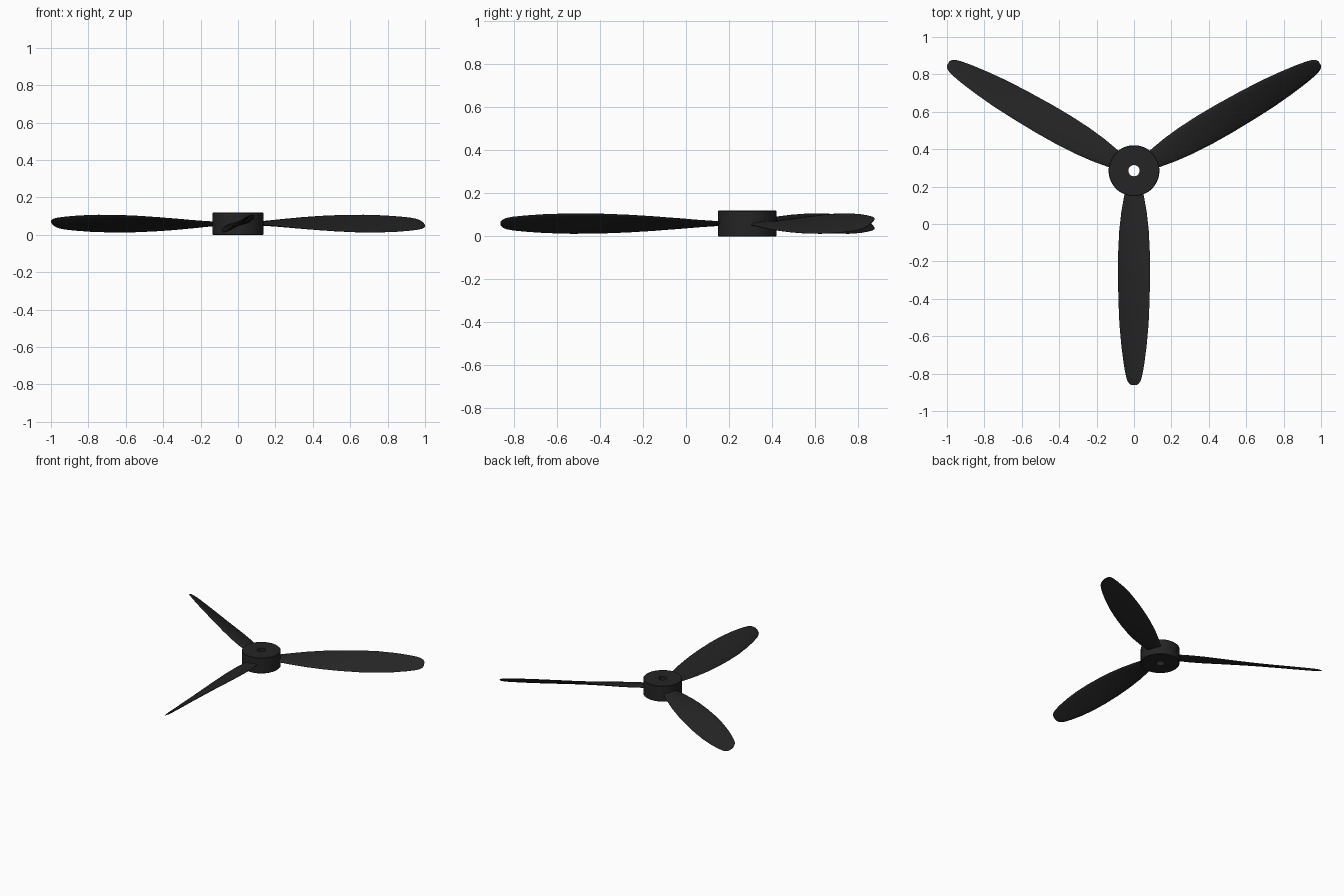
import bpy, bmesh
from math import sin, cos, pi, radians, sqrt
from mathutils import Matrix

if "Cube" in bpy.data.objects:
    bpy.data.objects.remove(bpy.data.objects["Cube"])

HUB = (0, 0.285, 0)
HUB_R, HOLE_R, HEIGHT = 0.136, 0.03, 0.12

mat = bpy.data.materials.new("black_plastic")
mat.diffuse_color = (0.018, 0.018, 0.018, 1)
mat.use_nodes = True
mat.node_tree.nodes["Principled BSDF"].inputs["Base Color"].default_value = mat.diffuse_color


def finish(name, bm):
    bmesh.ops.recalc_face_normals(bm, faces=bm.faces)
    me = bpy.data.meshes.new(name)
    bm.to_mesh(me)
    bm.free()
    ob = bpy.data.objects.new(name, me)
    bpy.context.collection.objects.link(ob)
    me.materials.append(mat)
    ob.location = HUB
    bpy.ops.object.select_all(action='DESELECT')
    ob.select_set(True)
    bpy.context.view_layer.objects.active = ob
    bpy.ops.object.shade_smooth_by_angle(angle=radians(40))
    return ob


def bridge(bm, a, b):
    n = len(a)
    for i in range(n):
        j = (i + 1) % n
        bm.faces.new((a[i], a[j], b[j], b[i]))


# hub: closed rectangular profile swept around the bore, slightly bevelled rims
bm = bmesh.new()
e = 0.003
profile = [(HOLE_R, 0), (HUB_R - e, 0), (HUB_R, e), (HUB_R, HEIGHT - e),
           (HUB_R - e, HEIGHT), (HOLE_R, HEIGHT)]
rings = [[bm.verts.new((r * cos(t), r * sin(t), z)) for r, z in profile]
         for t in (2 * pi * k / 64 for k in range(64))]
for k in range(64):
    bridge(bm, rings[k], rings[(k + 1) % 64])
finish("hub", bm)

# blade stations: radius, half chord, half thickness, pitch in degrees
STATIONS = [(0.10, 0.047, 0.009, 5), (0.14, 0.054, 0.010, 7), (0.22, 0.069, 0.011, 11),
            (0.32, 0.082, 0.012, 16), (0.44, 0.091, 0.012, 21), (0.56, 0.095, 0.012, 25),
            (0.70, 0.095, 0.011, 29), (0.82, 0.091, 0.010, 31), (0.94, 0.080, 0.009, 33),
            (1.03, 0.067, 0.008, 34), (1.09, 0.055, 0.007, 35), (1.12, 0.045, 0.006, 35),
            (1.138, 0.032, 0.004, 35), (1.147, 0.016, 0.002, 35)]


def section(bm, r, chord, thick, pitch):
    # lens-like section, blade runs along -y
    a, ring = radians(pitch), []
    for i in range(24):
        t = 2 * pi * i / 24
        u, v = chord * cos(t), thick * sin(t)
        ring.append(bm.verts.new((u * cos(a) - v * sin(a), -r,
                                  HEIGHT / 2 + u * sin(a) + v * cos(a))))
    return ring


# three twisted blades around the hub
for k in range(3):
    bm = bmesh.new()
    rings = [section(bm, *s) for s in STATIONS]
    for a, b in zip(rings, rings[1:]):
        bridge(bm, a, b)
    bm.faces.new(rings[0])
    bm.faces.new(rings[-1])
    bmesh.ops.transform(bm, matrix=Matrix.Rotation(k * 2 * pi / 3, 4, 'Z'), verts=bm.verts)
    finish(f"blade_{k + 1}", bm)
